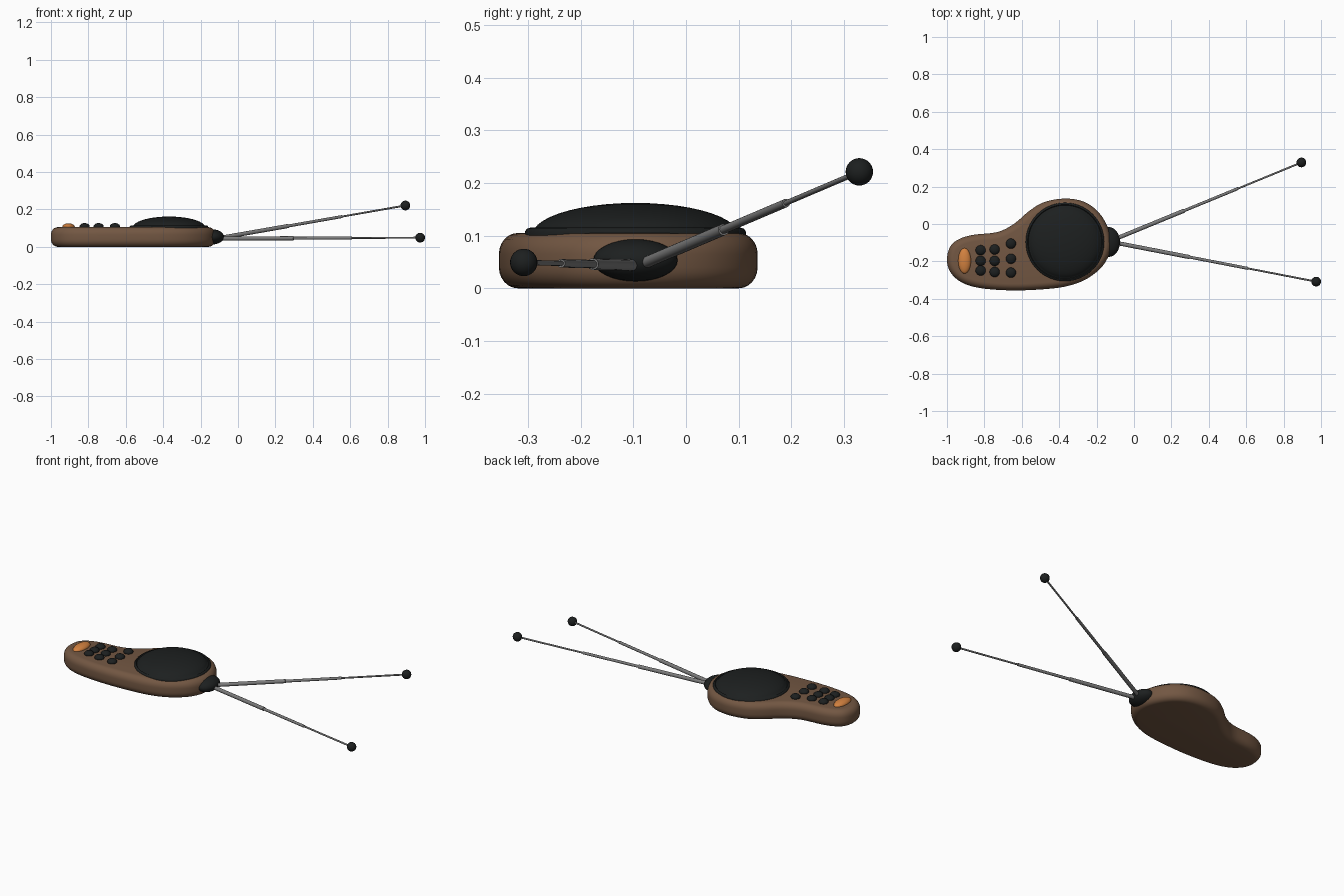
import bpy, bmesh, math
from mathutils import Vector

if "Cube" in bpy.data.objects:
    bpy.data.objects.remove(bpy.data.objects["Cube"])


def material(name, rgb):
    m = bpy.data.materials.new(name)
    m.diffuse_color = (*rgb, 1)
    m.use_nodes = True
    m.node_tree.nodes["Principled BSDF"].inputs["Base Color"].default_value = m.diffuse_color
    return m


BROWN = material("brown_plastic", (0.17, 0.095, 0.055))
BLACK = material("black_rubber", (0.012, 0.014, 0.014))
ORANGE = material("orange_button", (0.65, 0.22, 0.05))
STEEL = material("antenna_metal", (0.2, 0.2, 0.2))


def finish(ob, name, mat, angle=40):
    ob.name = name
    ob.data.materials.append(mat)
    bpy.ops.object.select_all(action='DESELECT')
    ob.select_set(True)
    bpy.context.view_layer.objects.active = ob
    bpy.ops.object.shade_smooth_by_angle(angle=math.radians(angle))
    return ob


def mesh_object(bm, name, mat, angle=40):
    bmesh.ops.recalc_face_normals(bm, faces=bm.faces)
    me = bpy.data.meshes.new(name)
    bm.to_mesh(me)
    bm.free()
    ob = bpy.data.objects.new(name, me)
    bpy.context.collection.objects.link(ob)
    return finish(ob, name, mat, angle)


def ellipsoid(name, loc, size, mat, seg=32, rings=16):
    bpy.ops.mesh.primitive_uv_sphere_add(segments=seg, ring_count=rings, radius=1, location=loc)
    ob = bpy.context.object
    ob.scale = size
    return finish(ob, name, mat)


def catmull(pts, n):
    out, k = [], len(pts)
    for i in range(k):
        a, b, c, d = (Vector(pts[(i + j) % k]) for j in (-1, 0, 1, 2))
        for s in range(n):
            t = s / n
            out.append(0.5 * (2 * b + (c - a) * t + (2 * a - 5 * b + 4 * c - d) * t * t
                              + (3 * b - a - 3 * c + d) * t ** 3))
    return out


# handset body: smooth outline swept up a rounded edge profile
outline = catmull([
    (-1.0, -0.195), (-0.985, -0.125), (-0.94, -0.083), (-0.86, -0.058), (-0.73, -0.043),
    (-0.64, 0.002), (-0.56, 0.07), (-0.48, 0.117), (-0.37, 0.136), (-0.265, 0.118),
    (-0.185, 0.058), (-0.135, -0.03), (-0.122, -0.11), (-0.14, -0.18), (-0.185, -0.243),
    (-0.265, -0.3), (-0.37, -0.335), (-0.5, -0.35), (-0.66, -0.355), (-0.82, -0.343),
    (-0.92, -0.313), (-0.98, -0.26)], 4)
H, RX, RZ, STEPS = 0.105, 0.036, 0.04, 6
arc = [math.pi / 2 * i / STEPS for i in range(STEPS + 1)]
profile = [(RX * (1 - math.sin(a)), RZ * (1 - math.cos(a))) for a in arc]
profile += [(d, H - z) for d, z in reversed(profile)]
bm = bmesh.new()
n = len(outline)
rings = []
for d, z in profile:
    ring = []
    for i, p in enumerate(outline):
        t = (outline[(i + 1) % n] - outline[i - 1]).normalized()
        ring.append(bm.verts.new((p.x + t.y * d, p.y - t.x * d, z)))
    rings.append(ring)
for r0, r1 in zip(rings, rings[1:]):
    for i in range(n):
        j = (i + 1) % n
        bm.faces.new((r0[i], r0[j], r1[j], r1[i]))
bm.faces.new(rings[0])
bm.faces.new(rings[-1])
mesh_object(bm, "handset_body", BROWN)

# domed speaker pad with its raised rim, turned from one profile
bm = bmesh.new()
pts = [(0.21, 0.095), (0.21, 0.107), (0.206, 0.113), (0.2, 0.115), (0.196, 0.111)]
pts += [(0.195 * math.cos(a), 0.102 + 0.06 * math.sin(a))
        for a in (math.radians(10 + 8 * i) for i in range(11))]
verts = [bm.verts.new((r, 0, z)) for r, z in pts]
edges = [bm.edges.new(e) for e in zip(verts, verts[1:])]
bmesh.ops.spin(bm, geom=verts + edges, cent=(0, 0, 0), axis=(0, 0, 1),
               angle=math.tau, steps=64, use_duplicate=False)
bmesh.ops.remove_doubles(bm, verts=bm.verts, dist=1e-4)
dome = mesh_object(bm, "speaker_dome", BLACK)
dome.location = (-0.369, -0.096, 0)

# keypad and main button
keys = [(-0.82, (-0.14, -0.197, -0.249)), (-0.745, (-0.136, -0.197, -0.257)),
        (-0.658, (-0.105, -0.186, -0.26))]
for c, (x, ys) in enumerate(keys):
    for r, y in enumerate(ys):
        ellipsoid(f"key_{c}_{r}", (x, y, 0.109), (0.027, 0.027, 0.018), BLACK, 24, 12)
ellipsoid("main_button", (-0.906, -0.197, 0.105), (0.034, 0.068, 0.021), ORANGE)

# swivel mount at the nose
ellipsoid("antenna_mount", (-0.135, -0.096, 0.053), (0.06, 0.08, 0.04), BLACK)


# telescopic antennas: three nested tubes and a ball tip
def antenna(name, base, tip):
    base, tip = Vector(base), Vector(tip)
    axis = tip - base
    rot = axis.to_track_quat('Z', 'Y').to_euler()
    for i, (t0, t1, r) in enumerate([(0, 0.37, 0.011), (0.36, 0.66, 0.008), (0.65, 1, 0.005)]):
        bpy.ops.mesh.primitive_cylinder_add(
            vertices=20, radius=r, depth=axis.length * (t1 - t0),
            location=base + axis * (t0 + t1) / 2, rotation=rot)
        finish(bpy.context.object, f"{name}_tube_{i}", STEEL)
    ellipsoid(f"{name}_tip", tip, (0.026,) * 3, BLACK, 24, 16)


antenna("rear_antenna", (-0.1, -0.08, 0.047), (0.895, 0.329, 0.221))
antenna("front_antenna", (-0.1, -0.1, 0.044), (0.974, -0.308, 0.049))
